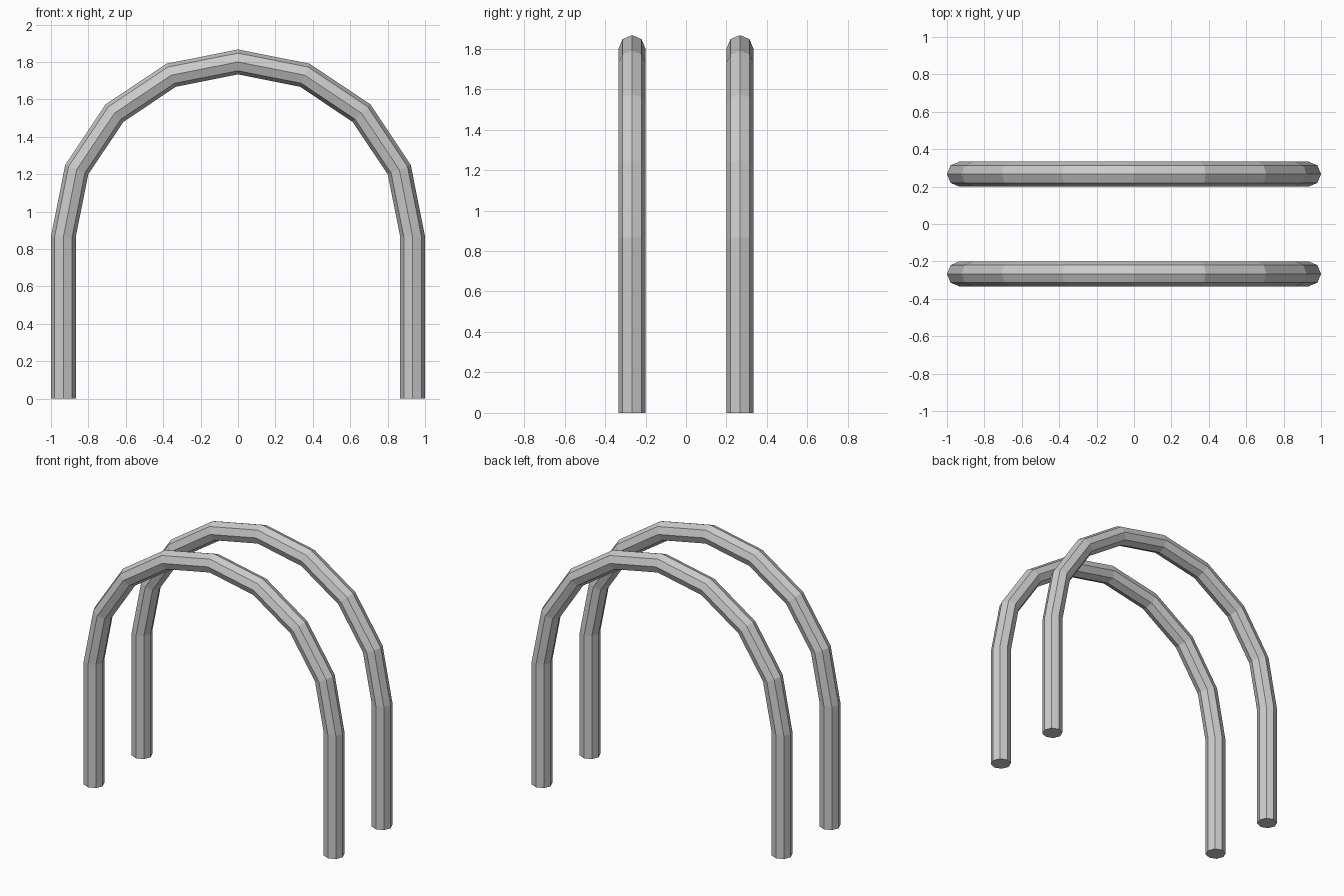
import bpy, bmesh
from math import sin, cos, pi

if "Cube" in bpy.data.objects:
    bpy.data.objects.remove(bpy.data.objects["Cube"])

TUBE_R = 1 / 15      # tube radius
ARCH_R = 1 - TUBE_R  # arch centreline radius
SPRING_Z = 0.8667    # height where the legs start to bend
SIDES, SEGMENTS = 8, 8


def ring(bm, angle, base_z):
    """Octagonal tube section in the radial plane at this arch angle."""
    verts = []
    for i in range(SIDES):
        t = 2 * pi * i / SIDES
        rad = ARCH_R + TUBE_R * cos(t)
        verts.append(bm.verts.new((rad * cos(angle), TUBE_R * sin(t),
                                   base_z + rad * sin(angle))))
    return verts


def make_arch(name, y):
    bm = bmesh.new()
    # foot, eight bend segments, foot
    rings = [ring(bm, 0, 0)]
    rings += [ring(bm, pi * k / SEGMENTS, SPRING_Z) for k in range(SEGMENTS + 1)]
    rings.append(ring(bm, pi, 0))
    for a, b in zip(rings, rings[1:]):
        for i in range(SIDES):
            j = (i + 1) % SIDES
            bm.faces.new((a[i], a[j], b[j], b[i]))
    # closed feet
    bm.faces.new(rings[0])
    bm.faces.new(rings[-1])
    bmesh.ops.recalc_face_normals(bm, faces=bm.faces)
    mesh = bpy.data.meshes.new(name)
    bm.to_mesh(mesh)
    bm.free()
    obj = bpy.data.objects.new(name, mesh)
    obj.location.y = y
    bpy.context.collection.objects.link(obj)


# two matching hoops
make_arch("front_arch", -0.2667)
make_arch("back_arch", 0.2667)
